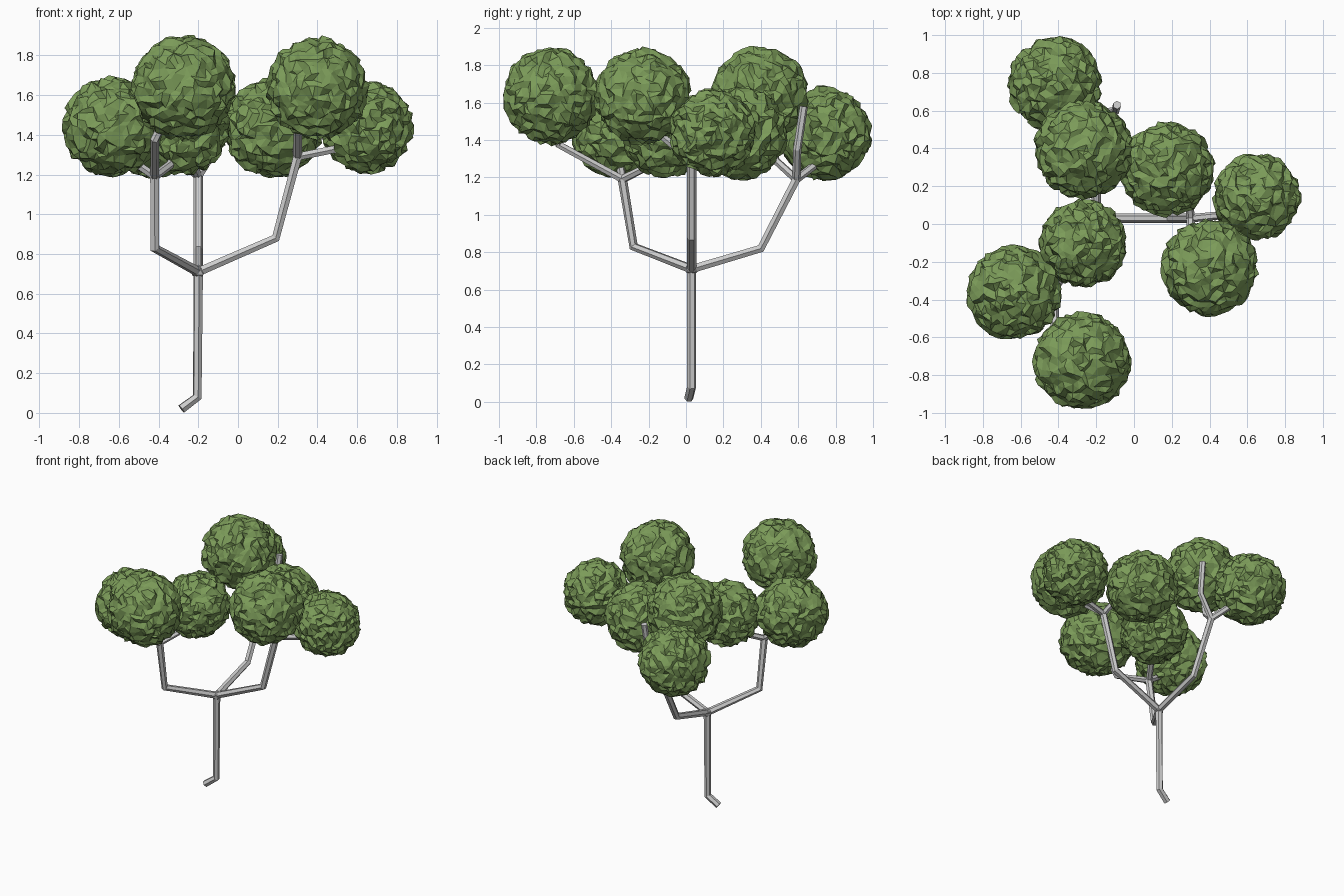
import bpy, bmesh, random
from mathutils import Vector

if "Cube" in bpy.data.objects:
    bpy.data.objects.remove(bpy.data.objects["Cube"])

random.seed(4)

leaf_mat = bpy.data.materials.new("leaf_green")
leaf_mat.diffuse_color = (0.20, 0.33, 0.10, 1)
leaf_mat.use_nodes = True
leaf_mat.node_tree.nodes["Principled BSDF"].inputs["Base Color"].default_value = leaf_mat.diffuse_color


def limb(name, pts, r=0.025):
    """Six-sided tube along straight segments."""
    cu = bpy.data.curves.new(name, 'CURVE')
    cu.dimensions = '3D'
    cu.bevel_depth = r
    cu.bevel_resolution = 1
    cu.use_fill_caps = True
    sp = cu.splines.new('POLY')
    sp.points.add(len(pts) - 1)
    for p, co in zip(sp.points, pts):
        p.co = (*co, 1)
    sp.use_smooth = False
    ob = bpy.data.objects.new(name, cu)
    bpy.context.collection.objects.link(ob)
    bpy.ops.object.select_all(action='DESELECT')
    ob.select_set(True)
    bpy.context.view_layer.objects.active = ob
    bpy.ops.object.convert(target='MESH')
    for f in bpy.context.object.data.polygons:
        f.use_smooth = False


def foliage(name, centre, r):
    """Crumpled, faceted ball of leaves."""
    bm = bmesh.new()
    bmesh.ops.create_icosphere(bm, subdivisions=4, radius=1)
    for v in bm.verts:
        n = v.co.normalized()
        side = Vector([random.uniform(-1, 1) for _ in range(3)])
        side -= n * side.dot(n)
        v.co = (n * r + side * 0.014).normalized() * (r - random.uniform(0, 0.036))
    me = bpy.data.meshes.new(name)
    bm.to_mesh(me)
    bm.free()
    me.materials.append(leaf_mat)
    ob = bpy.data.objects.new(name, me)
    ob.location = centre
    bpy.context.collection.objects.link(ob)


# Trunk with kinked foot and fork knuckle
fork = (-0.20, 0.03, 0.71)
limb("trunk", [(-0.285, 0.015, 0.02), (-0.205, 0.03, 0.08), fork])
bpy.ops.mesh.primitive_ico_sphere_add(subdivisions=1, radius=0.036, location=fork)
bpy.context.object.name = "fork_knuckle"

# Three main branches
right_top = (0.30, 0.03, 1.29)
front_top = (-0.42, -0.34, 1.19)
back_top = (-0.20, 0.59, 1.19)
limb("right_branch", [fork, (0.19, 0.03, 0.88), right_top])
limb("front_branch", [fork, (-0.42, -0.28, 0.83), front_top])
limb("back_branch", [fork, (-0.20, 0.40, 0.82), back_top])

# Twigs running into the foliage
twigs = [
    [right_top, (0.50, 0.05, 1.33), (0.62, 0.13, 1.42)],
    [right_top, (0.30, -0.14, 1.43), (0.36, -0.2, 1.58)],
    [right_top, (0.29, 0.15, 1.35), (0.2, 0.27, 1.44)],
    [front_top, (-0.42, -0.68, 1.375), (-0.33, -0.71, 1.55)],
    [front_top, (-0.52, -0.35, 1.26), (-0.62, -0.36, 1.42)],
    [front_top, (-0.34, -0.22, 1.25), (-0.28, -0.12, 1.4)],
    [back_top, (-0.10, 0.595, 1.35), (-0.09, 0.63, 1.58)],
    [back_top, (-0.30, 0.72, 1.29), (-0.40, 0.75, 1.42)],
    [back_top, (-0.24, 0.48, 1.29), (-0.27, 0.41, 1.55)],
]
for i, pts in enumerate(twigs):
    limb(f"twig_{i + 1}", pts, 0.022)

# Foliage balls
balls = [
    ((-0.42, 0.74, 1.435), 0.26),
    ((-0.27, 0.395, 1.64), 0.27),
    ((0.175, 0.29, 1.435), 0.26),
    ((0.65, 0.145, 1.44), 0.242),
    ((0.40, -0.23, 1.635), 0.267),
    ((-0.27, -0.105, 1.43), 0.242),
    ((-0.635, -0.365, 1.44), 0.26),
    ((-0.275, -0.725, 1.635), 0.27),
]
for i, (c, r) in enumerate(balls):
    foliage(f"foliage_{i + 1}", c, r)
